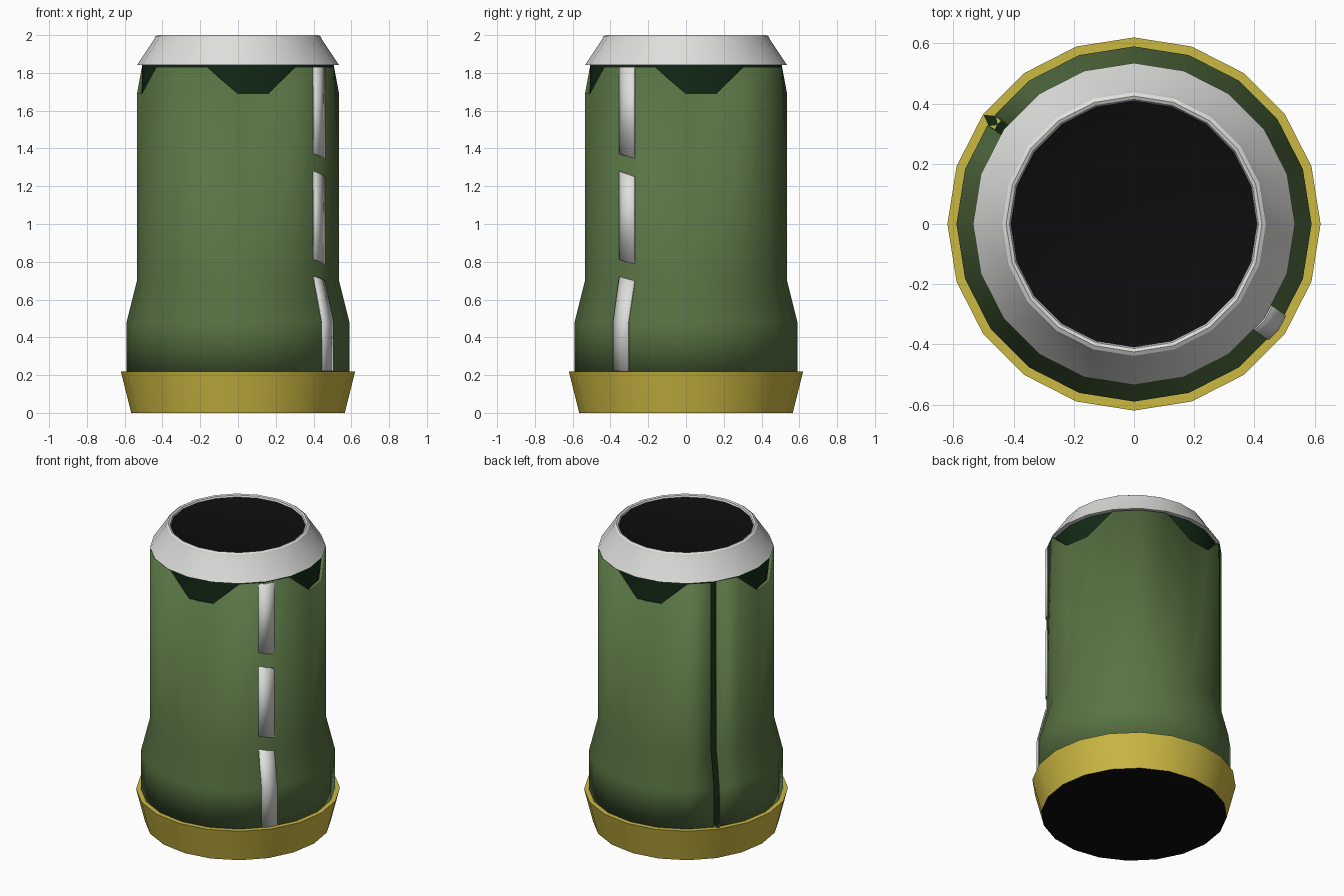
import bpy, math
from mathutils import Vector

if "Cube" in bpy.data.objects:
    bpy.data.objects.remove(bpy.data.objects["Cube"])

N = 20            # sides around the canister
SLIT = 8          # corner holding the narrow back-left slit
STRIPE = 18       # corner holding the white dashed stripe


def material(name, rgb):
    m = bpy.data.materials.new(name)
    m.diffuse_color = (*rgb, 1)
    m.use_nodes = True
    m.node_tree.nodes["Principled BSDF"].inputs["Base Color"].default_value = m.diffuse_color
    return m


GREEN = material("olive green", (0.098, 0.175, 0.057))
DARK = material("dark green", (0.006, 0.023, 0.008))
YELLOW = material("mustard yellow", (0.60, 0.48, 0.055))
WHITE = material("off white", (0.73, 0.74, 0.71))
BLACK = material("black", (0.004, 0.004, 0.004))


def corner(k, r, z=0.0):
    a = 2 * math.pi * k / N
    return Vector((r * math.cos(a), r * math.sin(a), z))


def beside(k, side, r, z, dist):
    """Point on the facet next to corner k, dist away from it."""
    p = corner(k, r, z)
    return p + (corner(k + side, r, z) - p).normalized() * dist


def make(name, verts, faces, mat, thickness=0, offset=-1):
    me = bpy.data.meshes.new(name)
    me.from_pydata([tuple(v) for v in verts], [], faces)
    me.materials.append(mat)
    ob = bpy.data.objects.new(name, me)
    bpy.context.collection.objects.link(ob)
    if thickness:
        s = ob.modifiers.new("thickness", 'SOLIDIFY')
        s.thickness, s.offset = thickness, offset
    bpy.ops.object.select_all(action='DESELECT')
    ob.select_set(True)
    bpy.context.view_layer.objects.active = ob
    bpy.ops.object.shade_smooth_by_angle(angle=math.radians(28))
    return ob


def grid_faces(rows, cols, closed, start=0):
    return [(start + i * cols + k, start + i * cols + (k + 1) % cols,
             start + (i + 1) * cols + (k + 1) % cols, start + (i + 1) * cols + k)
            for i in range(rows - 1) for k in range(cols if closed else cols - 1)]


def lathe(name, profile, mat, cap=False):
    verts = [corner(k, r, z) for r, z in profile for k in range(N)]
    faces = grid_faces(len(profile), N, True)
    if cap:
        faces.append(tuple(range(len(verts) - N, len(verts))))
    return make(name, verts, faces, mat)


# Yellow base band with a flat ledge, closed underneath in black
lathe("base_band", [(0.565, 0), (0.62, 0.22), (0.56, 0.22)], YELLOW)
make("base_underside", [corner(-k, 0.565) for k in range(N)], [tuple(range(N))], BLACK)

# Dark inner liner, seen through the notches and the slit
lathe("inner_liner", [(0.562, 0.2), (0.562, 0.48), (0.507, 0.70), (0.507, 1.845)], DARK)

# Green outer shell: open at the slit, top edge dips into four notches
verts = []
body = [(0.59, 0.215), (0.59, 0.48), (0.535, 0.70), (0.535, None)]
for r, z in body:
    ring = [beside(SLIT, 1, r, 0, 0.021)]
    ring += [corner(SLIT + i, r) for i in range(1, N)]
    ring.append(beside(SLIT, -1, r, 0, 0.021))
    for i, p in enumerate(ring):
        dip = (SLIT + i) % 5 in (0, 1) and i < N
        p.z = z if z is not None else (1.69 if dip else 1.83)
        verts.append(p)
make("outer_shell", verts, grid_faces(len(body), N + 1, False), GREEN, 0.022)

# Small dark triangle where the slit meets the base ledge
make("slit_foot", [beside(SLIT, -1, 0.585, 0.222, 0.021), corner(SLIT, 0.618, 0.222),
                   beside(SLIT, 1, 0.585, 0.222, 0.021), corner(SLIT, 0.56, 0.222)],
     [(0, 1, 2, 3)], DARK)

# White dashed stripe wrapped over one corner; rows are radius, height, end slant
dashes = [[(0.59, 0.222, 0), (0.59, 0.48, 0), (0.535, 0.71, 0.012)],
          [(0.535, 0.80, 0.012), (0.535, 1.265, 0.015)],
          [(0.535, 1.36, 0.012), (0.535, 1.83, 0)]]
for n, rows in enumerate(dashes):
    pts = []
    for r, z, s in rows:
        pts += [beside(STRIPE, -1, r, z + s, 0.05), corner(STRIPE, r, z),
                beside(STRIPE, 1, r, z - s, 0.05)]
    make(f"stripe_dash_{n + 1}", pts, grid_faces(len(rows), 3, False), WHITE, 0.006, 1)

# White sloping collar with a rounded lip, and the dark recessed top
lathe("top_collar", [(0.49, 1.842), (0.535, 1.842), (0.446, 1.975), (0.438, 1.992),
                     (0.425, 2.0), (0.414, 1.995), (0.408, 1.98)], WHITE)
lathe("top_recess", [(0.409, 1.984), (0.31, 1.955)], BLACK, cap=True)
